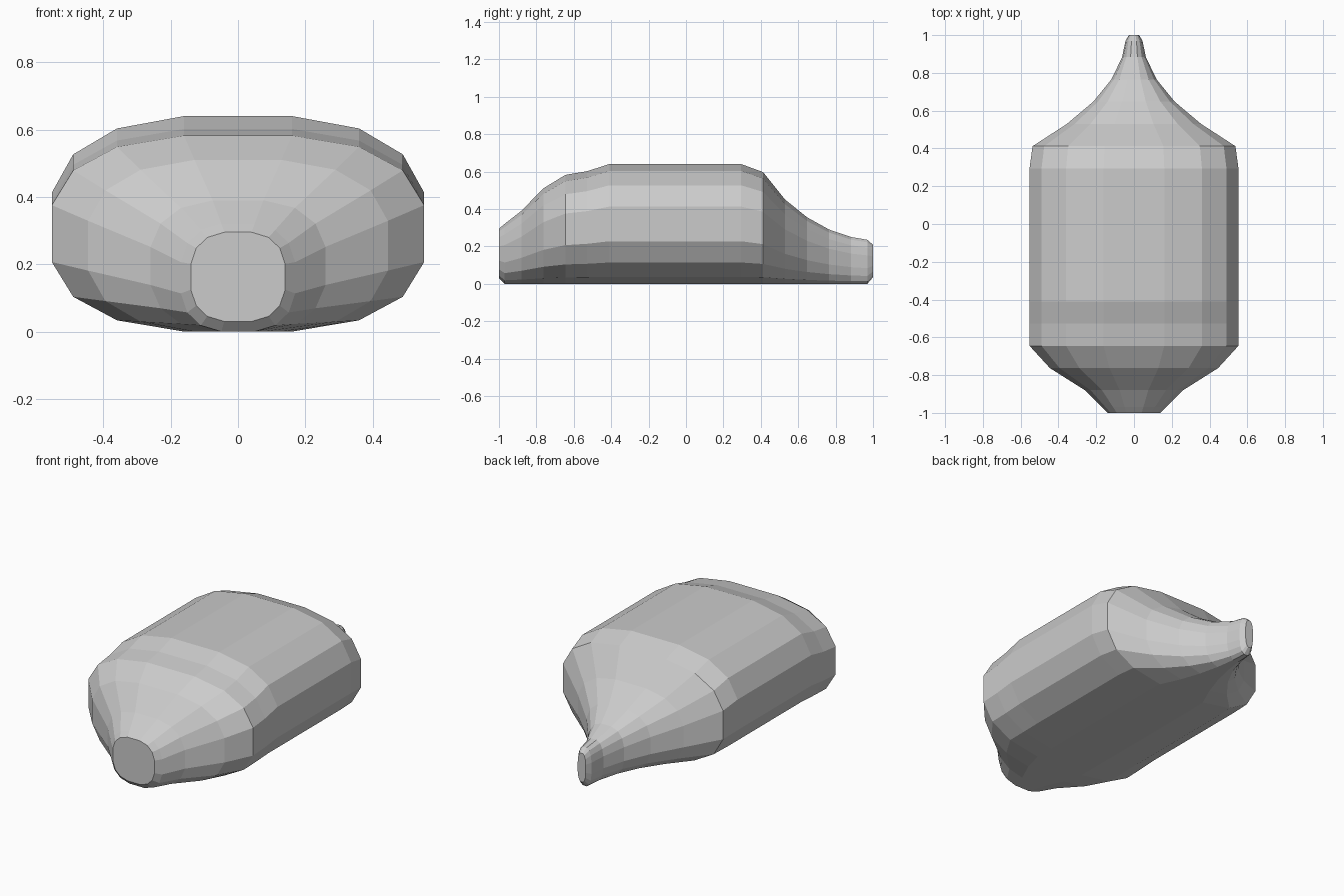
import bpy, bmesh

if "Cube" in bpy.data.objects:
    bpy.data.objects.remove(bpy.data.objects["Cube"])

# Quarter of the 16-sided rounded section, as fractions of half width / half height
QUARTER = [(1, .29), (.885, .645), (.65, .885), (.29, 1)]
SECTION = (QUARTER + [(-x, z) for x, z in reversed(QUARTER)]
           + [(-x, -z) for x, z in QUARTER] + [(x, -z) for x, z in reversed(QUARTER)])

# Stations from front to back: y, half width, bottom z, top z
STATIONS = [
    (-1.0, .14, .03, .295), (-.97, .17, 0, .32), (-.88, .26, 0, .39),
    (-.763, .445, 0, .51), (-.645, .553, 0, .582), (-.528, .553, 0, .602),
    (-.41, .553, 0, .64), (.295, .553, 0, .64), (.412, .537, 0, .597),
    (.53, .355, 0, .45), (.648, .215, 0, .355), (.765, .12, 0, .29),
    (.883, .063, 0, .25), (.97, .045, 0, .235), (1.0, .027, .035, .208),
]

# Body: sections lofted along y with capped ends
bm = bmesh.new()
rings = []
for y, w, lo, hi in STATIONS:
    mid, half = (lo + hi) / 2, (hi - lo) / 2
    rings.append([bm.verts.new((x * w, y, mid + z * half)) for x, z in SECTION])
n = len(SECTION)
for a, b in zip(rings, rings[1:]):
    for i in range(n):
        j = (i + 1) % n
        bm.faces.new((a[i], a[j], b[j], b[i]))
bm.faces.new(rings[0])
bm.faces.new(rings[-1])
bmesh.ops.recalc_face_normals(bm, faces=bm.faces)
mesh = bpy.data.meshes.new("body")
bm.to_mesh(mesh)
bm.free()
body = bpy.data.objects.new("body", mesh)
bpy.context.collection.objects.link(body)
